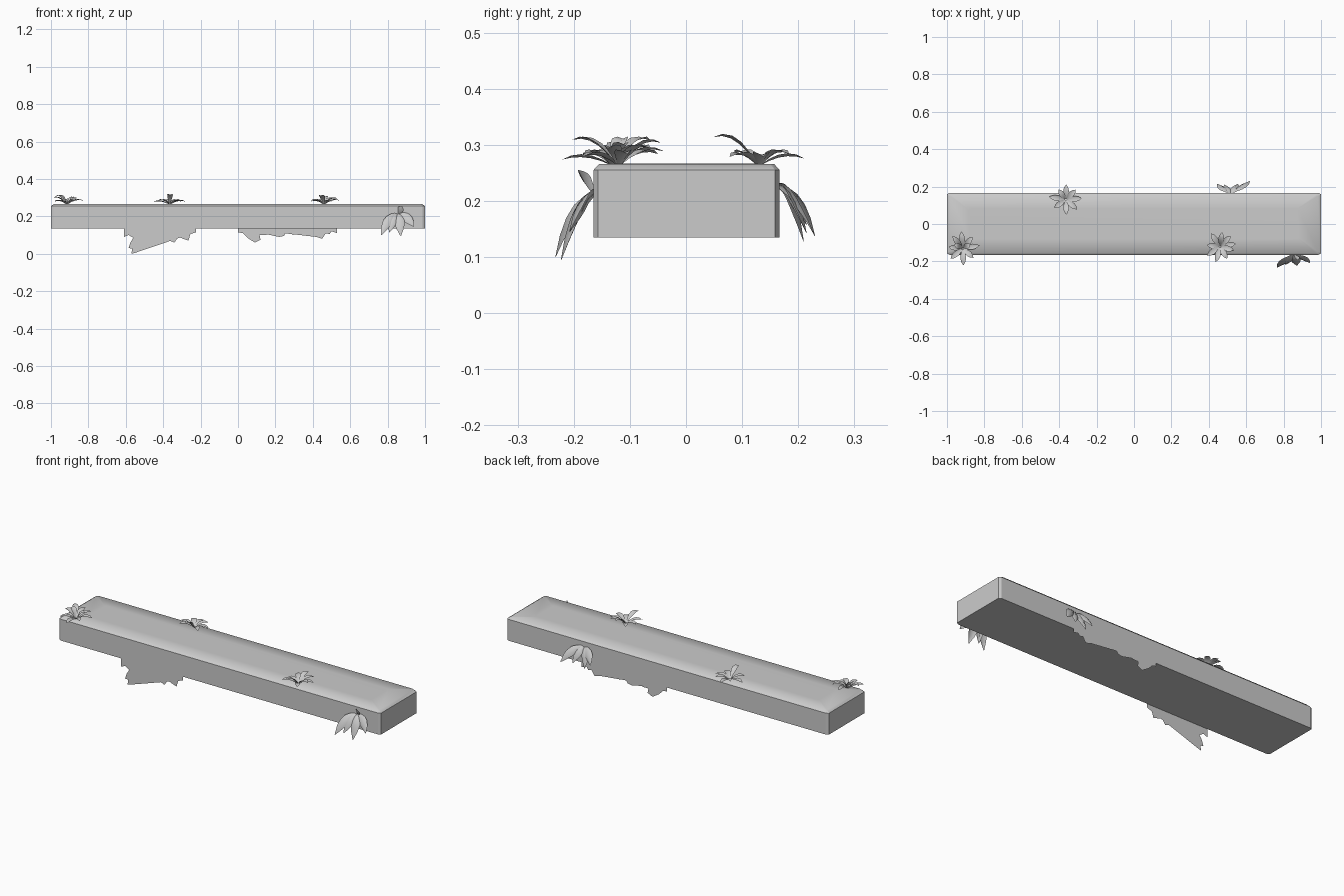
import bpy, bmesh, math
from mathutils import Vector

stone = bpy.data.materials.new("plain grey")
stone.diffuse_color = (0.6, 0.6, 0.6, 1)


def make(name, bm, smooth=True):
    me = bpy.data.meshes.new(name)
    for f in bm.faces:
        f.smooth = smooth
    bm.to_mesh(me)
    bm.free()
    me.materials.append(stone)
    ob = bpy.data.objects.new(name, me)
    bpy.context.collection.objects.link(ob)
    return ob


# Slab: stacked octagonal loops with a chamfered, softly shaded top
def slab():
    bm = bmesh.new()

    def loop(hx, hy, cx, cy, z):
        pts = []
        for sx, sy in ((1, -1), (1, 1), (-1, 1), (-1, -1)):
            a = (sx * hx, sy * (hy - cy))
            b = (sx * (hx - cx), sy * hy)
            pts += [a, b] if sx * sy > 0 else [b, a]
        return [bm.verts.new((x, y + 0.001, z)) for x, y in pts]

    rings = [loop(1.0, 0.166, 0.014, 0.008, 0.135),
             loop(1.0, 0.166, 0.014, 0.008, 0.255),
             loop(0.984, 0.156, 0.012, 0.007, 0.266),
             loop(0.88, 0.08, 0.01, 0.006, 0.267)]
    bm.faces.new(rings[0][::-1])
    for lo, hi in zip(rings, rings[1:]):
        for i in range(8):
            j = (i + 1) % 8
            bm.faces.new((lo[i], lo[j], hi[j], hi[i]))
    bm.faces.new(rings[-1])
    for e in bm.edges:
        if min(v.co.z for v in e.verts) < 0.26:
            e.smooth = False
    make("stone_slab", bm)


# Leaf: a tapered strip, folded along its midrib and following a curve
def leaf(bm, base, ctrl, tip, width, fold, up):
    base, ctrl, tip = Vector(base), Vector(ctrl), Vector(tip)
    rows = []
    profile = (0.2, 0.6, 0.95, 1.0, 0.7, 0.06)
    for k, w in enumerate(profile):
        t = k / (len(profile) - 1)
        p = base * (1 - t) ** 2 + ctrl * 2 * t * (1 - t) + tip * t * t
        d = (ctrl - base) * (1 - t) + (tip - ctrl) * t
        side = d.cross(up).normalized()
        n = side.cross(d).normalized()
        h = width * w / 2
        rows.append([bm.verts.new(p + side * h * s + n * fold * h * abs(s))
                     for s in (-1, 0, 1)])
    for a, b in zip(rows, rows[1:]):
        for i in range(2):
            bm.faces.new((a[i], a[i + 1], b[i + 1], b[i]))


# Upright rosettes: each leaf is (angle, length, tip height)
def rosette(name, x, y, leaves):
    bm = bmesh.new()
    for ang, length, rise in leaves:
        a = math.radians(ang)
        d = Vector((math.cos(a), math.sin(a), 0))
        c = Vector((x, y, 0.264))
        leaf(bm, c + d * 0.004, c + d * length * 0.55 + Vector((0, 0, rise + 0.012)),
             c + d * length + Vector((0, 0, rise)), 0.03, 0.35, Vector((0, 0, 1)))
    make(name, bm)


# Drooping wall plants: each leaf is (side offset, outward reach, drop, width)
def drooping(name, x, wall, out, z, leaves):
    bm = bmesh.new()
    for dx, reach, drop, width in leaves:
        leaf(bm, (x + dx * 0.05, wall, z),
             (x + dx * 0.55, wall + out * reach * 0.75, z + 0.01 - drop * 0.15),
             (x + dx, wall + out * reach, z - drop),
             width, -0.5, Vector((0, out, 0.3)))
    make(name, bm)


# Ragged fringe: a flat outline hanging from the slab edge
def fringe(name, y, outline):
    bm = bmesh.new()
    f = bm.faces.new([bm.verts.new((x, y, z)) for x, z in outline])
    bmesh.ops.triangulate(bm, faces=[f])
    make(name, bm, False)


slab()
rosette("rosette_left", -0.915, -0.13,
        [(10, 0.09, 0.02), (50, 0.08, 0.03), (95, 0.09, 0.025), (130, 0.085, 0.045),
         (175, 0.075, 0.035), (220, 0.085, 0.015), (272, 0.09, 0.01), (318, 0.075, 0.02),
         (155, 0.05, 0.045), (30, 0.045, 0.035)])
rosette("rosette_back", -0.365, 0.13,
        [(5, 0.085, 0.015), (45, 0.075, 0.02), (88, 0.08, 0.012), (125, 0.065, 0.02),
         (170, 0.09, 0.012), (215, 0.075, 0.02), (272, 0.08, 0.05), (320, 0.08, 0.015)])
rosette("rosette_right", 0.46, -0.12,
        [(10, 0.085, 0.02), (45, 0.08, 0.03), (82, 0.075, 0.04), (125, 0.085, 0.02),
         (175, 0.07, 0.015), (215, 0.085, 0.02), (255, 0.085, 0.045), (300, 0.075, 0.015),
         (345, 0.075, 0.03)])

drooping("drooping_plant_front", 0.855, -0.163, -1, 0.215,
         [(-0.09, 0.07, 0.115, 0.05), (-0.045, 0.055, 0.10, 0.05),
          (0.015, 0.06, 0.12, 0.055), (0.085, 0.045, 0.07, 0.05),
          (0.02, 0.03, -0.04, 0.035)])
drooping("drooping_plant_back", 0.515, 0.165, 1, 0.228,
         [(0.105, 0.065, 0.09, 0.045), (0.04, 0.05, 0.085, 0.045),
          (-0.03, 0.045, 0.10, 0.045), (-0.07, 0.05, 0.07, 0.045)])

fringe("fringe_front", -0.1675,
       [(-0.61, 0.137), (-0.61, 0.09), (-0.585, 0.10), (-0.56, 0.085), (-0.575, 0.06),
        (-0.585, 0.03), (-0.565, 0.028), (-0.57, 0), (-0.55, 0.005), (-0.545, 0.03),
        (-0.515, 0.04), (-0.525, 0.075), (-0.535, 0.10), (-0.50, 0.115), (-0.46, 0.095),
        (-0.44, 0.115), (-0.39, 0.11), (-0.365, 0.07), (-0.34, 0.06), (-0.32, 0.09),
        (-0.29, 0.095), (-0.265, 0.07), (-0.255, 0.105), (-0.225, 0.115), (-0.225, 0.137)])
fringe("fringe_back", 0.1695,
       [(0, 0.137), (0, 0.115), (0.025, 0.11), (0.05, 0.085), (0.07, 0.09),
        (0.09, 0.06), (0.12, 0.075), (0.115, 0.10), (0.15, 0.10), (0.17, 0.115),
        (0.20, 0.105), (0.22, 0.09), (0.245, 0.095), (0.26, 0.12), (0.295, 0.10),
        (0.31, 0.125), (0.41, 0.127), (0.42, 0.09), (0.45, 0.08), (0.47, 0.11),
        (0.49, 0.105), (0.50, 0.12), (0.53, 0.11), (0.53, 0.137)])
